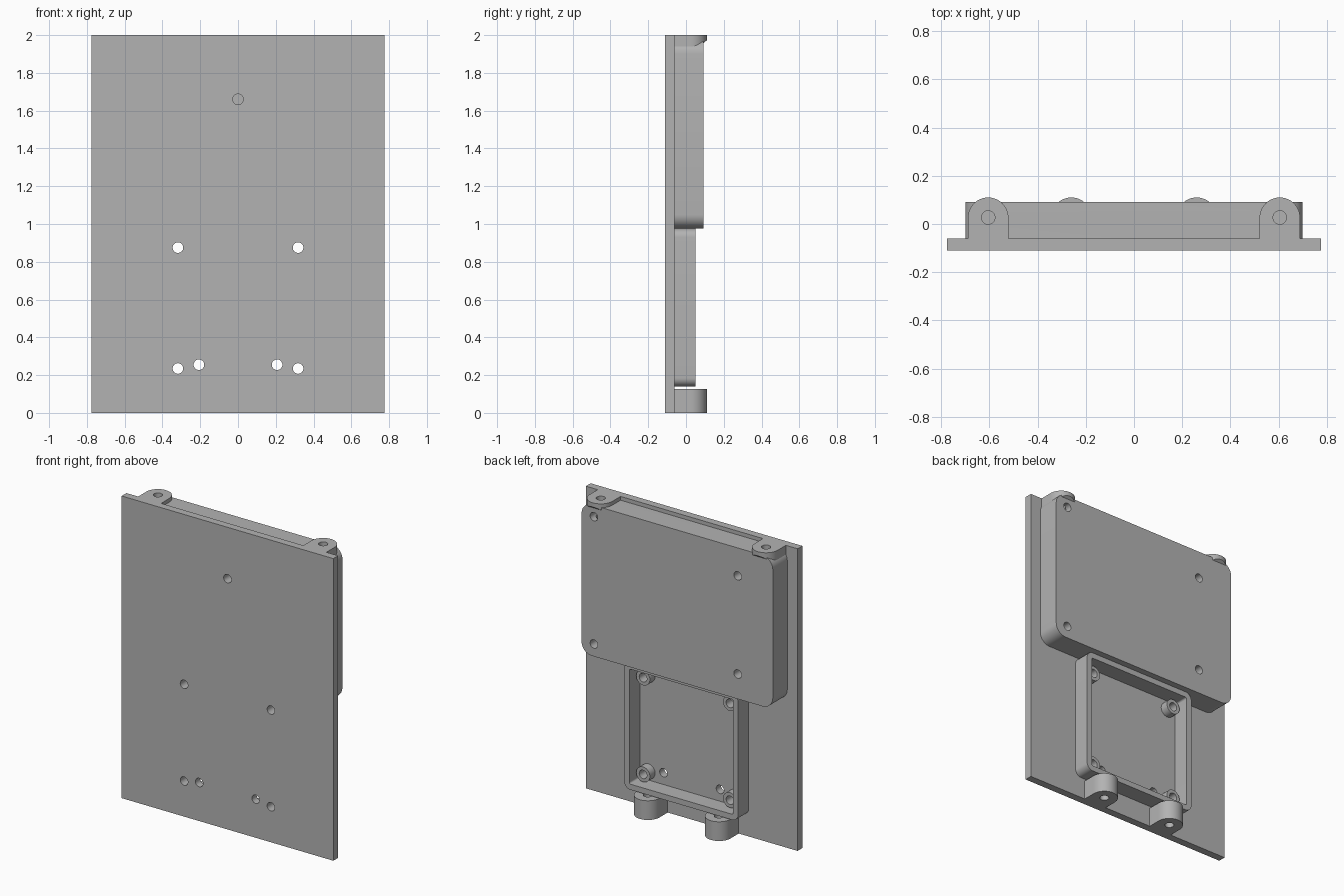
import bpy, bmesh
from math import sin, cos, pi, radians
from mathutils import Vector

cube = bpy.data.objects.get("Cube")
if cube:
    bpy.data.objects.remove(cube, do_unlink=True)

grey = bpy.data.materials.new("plain grey")
grey.use_nodes = True
colour = (0.45, 0.45, 0.45, 1)
grey.diffuse_color = colour
grey.node_tree.nodes["Principled BSDF"].inputs["Base Color"].default_value = colour

PLATE_FRONT, PLATE_BACK, BLOCK_BACK = -0.11, -0.06, 0.092
HOLE = 0.028


def arc(cx, cy, r, start, end, steps):
    angles = [start + (end - start) * i / steps for i in range(steps + 1)]
    return [(cx + r * cos(a), cy + r * sin(a)) for a in angles]


def circle(cx, cy, r):
    return arc(cx, cy, r, 0, 2 * pi, 32)[:-1]


def rounded_rect(half, z0, z1, r):
    corners = [(half - r, z1 - r), (r - half, z1 - r), (r - half, z0 + r), (half - r, z0 + r)]
    points = []
    for i, (x, z) in enumerate(corners):
        points += arc(x, z, r, i * pi / 2, (i + 1) * pi / 2, 10)
    return points


def prism(name, profile, lo, hi, axis):
    """Extrude a 2D profile along y (profile in xz) or z (profile in xy)."""
    place = (lambda u, v, t: (u, t, v)) if axis == "y" else (lambda u, v, t: (u, v, t))
    bm = bmesh.new()
    face = bm.faces.new([bm.verts.new(place(u, v, lo)) for u, v in profile])
    grown = bmesh.ops.extrude_face_region(bm, geom=[face])["geom"]
    shift = Vector(place(0, 0, hi - lo))
    bmesh.ops.translate(bm, vec=shift, verts=[g for g in grown if isinstance(g, bmesh.types.BMVert)])
    bmesh.ops.recalc_face_normals(bm, faces=bm.faces)
    mesh = bpy.data.meshes.new(name)
    bm.to_mesh(mesh)
    bm.free()
    mesh.materials.append(grey)
    obj = bpy.data.objects.new(name, mesh)
    bpy.context.collection.objects.link(obj)
    return obj


def cut(obj, cutters):
    """Subtract prisms given as (profile, lo, hi, axis)."""
    helpers = []
    for args in cutters:
        helper = prism("cutter", *args)
        helper.hide_render = True
        mod = obj.modifiers.new("hole", "BOOLEAN")
        mod.operation, mod.solver, mod.object = "DIFFERENCE", "EXACT", helper
        helpers.append(helper)
    bpy.context.view_layer.update()
    graph = bpy.context.evaluated_depsgraph_get()
    mesh = bpy.data.meshes.new_from_object(obj.evaluated_get(graph))
    obj.modifiers.clear()
    obj.data = mesh
    for helper in helpers:
        bpy.data.objects.remove(helper, do_unlink=True)


def lug(name, x, z0, z1):
    profile = [(x - 0.084, PLATE_BACK)] + arc(x, 0.026, 0.084, pi, 0, 24) + [(x + 0.084, PLATE_BACK)]
    return prism(name, profile, z0, z1, "z")


parts = []
mounts = [(s * 0.318, z) for s in (-1, 1) for z in (0.235, 0.875)]

# Back plate with through holes and one blind hole behind the block
plate = prism("back_plate", [(-0.775, 0), (0.775, 0), (0.775, 2), (-0.775, 2)],
              PLATE_FRONT, PLATE_BACK, "y")
plate_holes = mounts + [(-0.207, 0.255), (0.207, 0.255), (0, 1.66)]
cut(plate, [(circle(x, z, HOLE), -0.2, 0, "y") for x, z in plate_holes])
parts.append(plate)

# Upper enclosure with its screw holes, and the hinge lugs above it
case_holes = [(0.61, 1.9), (0.61, 1.057), (-0.443, 1.79), (-0.443, 1.14)]
upper_cuts = [(circle(x, z, HOLE), 0, 0.2, "y") for x, z in case_holes]
upper_cuts += [(circle(s * 0.605, 0.027, HOLE), 1.85, 2.1, "z") for s in (-1, 1)]
case = prism("upper_case", rounded_rect(0.7, 0.975, 1.975, 0.075), PLATE_BACK, BLOCK_BACK, "y")
cut(case, upper_cuts + [(circle(0, 1.66, HOLE), -0.1, 0, "y")])
parts.append(case)

for side, s in (("right", -1), ("left", 1)):
    # Upper lug, sloped underneath where it overhangs the case
    top = lug("upper_lug_" + side, s * 0.605, 1.88, 2)
    bm = bmesh.new()
    bm.from_mesh(top.data)
    geom = bm.verts[:] + bm.edges[:] + bm.faces[:]
    found = bmesh.ops.bisect_plane(bm, geom=geom, plane_co=(0, 0.09, 1.956),
                                   plane_no=(0, 0.8, -1), clear_outer=True)["geom_cut"]
    bmesh.ops.contextual_create(bm, geom=[g for g in found if isinstance(g, bmesh.types.BMEdge)])
    bmesh.ops.recalc_face_normals(bm, faces=bm.faces)
    bm.to_mesh(top.data)
    bm.free()
    cut(top, upper_cuts)
    # Lower lug
    low = lug("lower_lug_" + side, s * 0.26, 0, 0.127)
    cut(low, [(circle(s * 0.26, 0.027, HOLE), -0.1, 0.3, "z")])
    parts += [top, low]

# Open tray below the enclosure
tray = prism("lower_tray", rounded_rect(0.417, 0.14, 0.975, 0.045), PLATE_BACK, 0.05, "y")
cut(tray, [(rounded_rect(0.38, 0.177, 0.938, 0.012), -0.1, 0.1, "y")])
parts.append(tray)

# Board standoffs in the tray
for i, (x, z) in enumerate(mounts):
    post = prism("standoff_%d" % (i + 1), circle(x, z, 0.05), PLATE_BACK, -0.005, "y")
    cut(post, [(circle(x, z, HOLE), -0.2, 0.1, "y")])
    parts.append(post)

# Smooth the curved walls and keep the edges crisp
bpy.ops.object.select_all(action="DESELECT")
for obj in parts:
    obj.select_set(True)
bpy.context.view_layer.objects.active = plate
bpy.ops.object.shade_smooth_by_angle(angle=radians(30))
